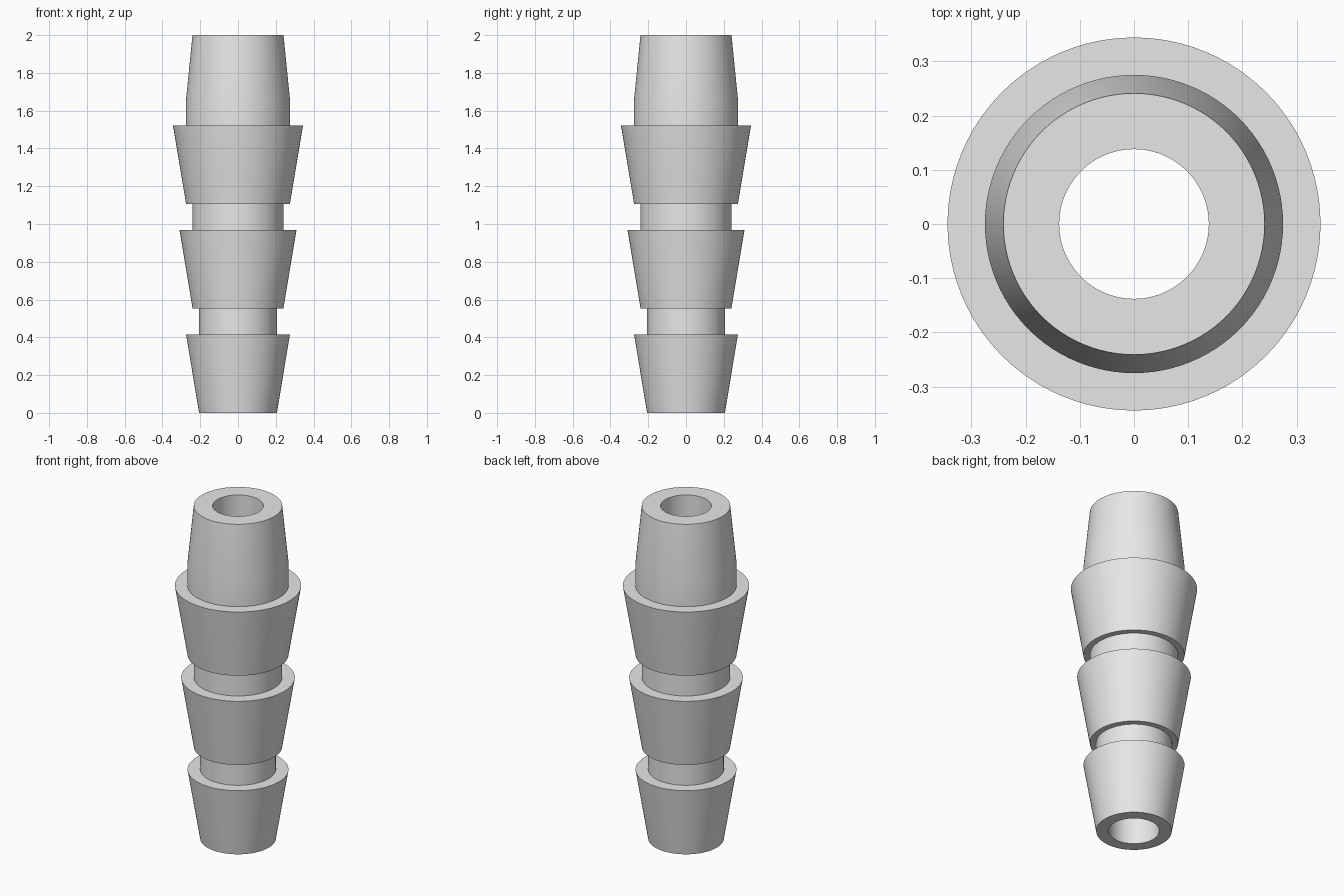
import bpy, bmesh
from math import tau, radians

cube = bpy.data.objects.get("Cube")
if cube:
    bpy.data.objects.remove(cube, do_unlink=True)

SEGMENTS = 96
BORE = 0.138

grey = bpy.data.materials.new("light_grey")
grey.use_nodes = True
colour = (0.8, 0.8, 0.8, 1)
grey.diffuse_color = colour
grey.node_tree.nodes["Principled BSDF"].inputs["Base Color"].default_value = colour


def lathe(name, profile):
    """Revolve a closed (radius, height) profile around the z axis."""
    bm = bmesh.new()
    verts = [bm.verts.new((r, 0, z)) for r, z in profile]
    edges = [bm.edges.new((a, b)) for a, b in zip(verts, verts[1:] + verts[:1])]
    bmesh.ops.spin(bm, geom=verts + edges, cent=(0, 0, 0), axis=(0, 0, 1),
                   angle=tau, steps=SEGMENTS, use_duplicate=False)
    bmesh.ops.remove_doubles(bm, verts=bm.verts[:], dist=0.0001)
    bmesh.ops.recalc_face_normals(bm, faces=bm.faces[:])
    mesh = bpy.data.meshes.new(name)
    bm.to_mesh(mesh)
    bm.free()
    mesh.materials.append(grey)
    obj = bpy.data.objects.new(name, mesh)
    bpy.context.collection.objects.link(obj)
    bpy.ops.object.select_all(action="DESELECT")
    obj.select_set(True)
    bpy.context.view_layer.objects.active = obj
    bpy.ops.object.shade_smooth_by_angle(angle=radians(30))
    return obj


# Three flared barbs, each a little wider than the one below, with necks between
profile = [(BORE, 0)]
for i in range(3):
    base_r = 0.206 + 0.0345 * i
    base_z = 0.553 * i
    profile += [(base_r, base_z), (base_r + 0.069, base_z + 0.415)]
    # Neck above the barb keeps the barb's base radius
    profile.append((base_r, base_z + 0.415))
    if i < 2:
        profile.append((base_r, base_z + 0.553))

# Straight collar and tapered nose, then back down the through bore
profile += [(0.275, 1.66), (0.241, 2), (BORE, 2)]
lathe("barbed_hose_fitting", profile)
